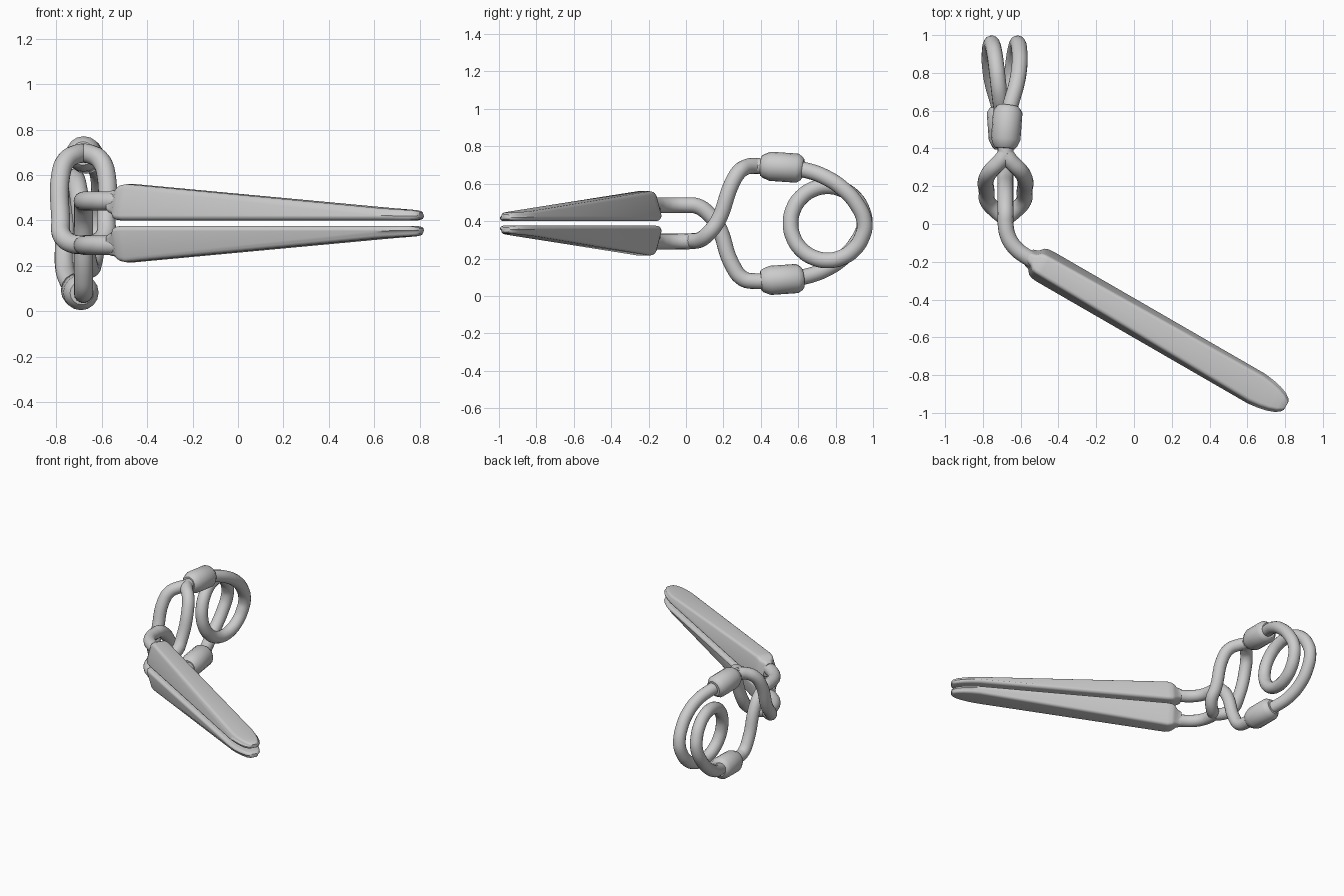
import bpy, bmesh
from math import pi, sin, cos
from mathutils import Vector

if "Cube" in bpy.data.objects:
    bpy.data.objects.remove(bpy.data.objects["Cube"])

MX, MZ = -0.685, 0.388          # symmetry axis of the spring
R = 0.042                       # wire radius


def flip_z(pts):
    return [(x, y, 2 * MZ - z) for x, y, z in pts]


def flip_xz(pts):
    return [(2 * MX - x, y, 2 * MZ - z) for x, y, z in pts]


def tube(name, pts, radii=None, kind='BEZIER'):
    """Round tube through points, with optional radius per point."""
    cu = bpy.data.curves.new(name, 'CURVE')
    cu.dimensions = '3D'
    cu.bevel_depth = 1.0
    cu.bevel_resolution = 6
    cu.resolution_u = 6
    cu.use_fill_caps = True
    sp = cu.splines.new(kind)
    seq = sp.bezier_points if kind == 'BEZIER' else sp.points
    seq.add(len(pts) - 1)
    for i, p in enumerate(pts):
        if kind == 'BEZIER':
            seq[i].co = p
            seq[i].handle_left_type = seq[i].handle_right_type = 'AUTO'
        else:
            seq[i].co = (*p, 1)
        seq[i].radius = radii[i] if radii else R
    ob = bpy.data.objects.new(name, cu)
    bpy.context.collection.objects.link(ob)
    bpy.ops.object.select_all(action='DESELECT')
    ob.select_set(True)
    bpy.context.view_layer.objects.active = ob
    bpy.ops.object.convert(target='MESH')
    ob = bpy.context.object
    bpy.ops.object.shade_smooth_by_angle(angle=0.7)
    return ob


def section(hw, lo, hi):
    """Rounded trapezoid: wide flat underside, drafted sides."""
    h = hi - lo
    r = min(0.022, h * 0.42, hw * 0.6)
    top = hw - 0.2 * h
    out = []
    for k, (cx, cz) in enumerate([(top - r, hi - r), (r - top, hi - r),
                                  (r - hw, lo + r), (hw - r, lo + r)]):
        for j in range(5):
            a = pi / 2 * (k + j / 4)
            out.append((cx + r * cos(a), cz + r * sin(a)))
    return out


def jaw(name, mirrored):
    start = Vector((-0.515, -0.20, 0))
    along = Vector((cos(pi / 6), -sin(pi / 6), 0))
    side = Vector((0.5, cos(pi / 6), 0))
    # distance along the jaw, half width, underside, top
    spec = [(-0.05, 0.046, 0.438, 0.53), (-0.02, 0.056, 0.425, 0.535),
            (0.0, 0.08, 0.408, 0.545), (0.02, 0.088, 0.402, 0.555),
            (0.05, 0.091, 0.40, 0.56), (1.34, 0.091, 0.40, 0.455),
            (1.40, 0.084, 0.40, 0.451), (1.45, 0.073, 0.40, 0.448),
            (1.49, 0.058, 0.401, 0.445), (1.515, 0.040, 0.405, 0.441),
            (1.525, 0.025, 0.411, 0.435)]
    bm = bmesh.new()
    rings = []
    for s, hw, lo, hi in spec:
        pts = [tuple(start + along * s + side * u + Vector((0, 0, z)))
               for u, z in section(hw, lo, hi)]
        if mirrored:
            pts = flip_z(pts)
        rings.append([bm.verts.new(p) for p in pts])
    n = len(rings[0])
    for a, b in zip(rings, rings[1:]):
        for i in range(n):
            bm.faces.new((a[i], a[(i + 1) % n], b[(i + 1) % n], b[i]))
    bm.faces.new(rings[0])
    bm.faces.new(rings[-1])
    bmesh.ops.recalc_face_normals(bm, faces=bm.faces)
    me = bpy.data.meshes.new(name)
    bm.to_mesh(me)
    bm.free()
    ob = bpy.data.objects.new(name, me)
    bpy.context.collection.objects.link(ob)
    bpy.ops.object.select_all(action='DESELECT')
    ob.select_set(True)
    bpy.context.view_layer.objects.active = ob
    bpy.ops.object.shade_smooth_by_angle(angle=0.7)


# Jaws
jaw("upper_jaw", False)
jaw("lower_jaw", True)

# Bent shank leaving each jaw
X = -0.68
shank = [(-0.50, -0.21, 0.485), (-0.57, -0.172, 0.485), (-0.625, -0.13, 0.485),
         (-0.665, -0.07, 0.485), (X, 0.0, 0.485)]

# Single arm: upper jaw down through the loop to the lower sleeve
single = [(0.06, 0.48), (0.12, 0.44), (0.17, 0.376), (0.245, 0.17),
          (0.305, 0.092), (0.37, 0.079), (0.45, 0.083)]
tube("single_arm", shank + [(X, y, z) for y, z in single])

# Split arm: lower jaw up to the upper sleeve, opening into a loop
tube("lower_shank", flip_z(shank) + [(X, 0.05, 0.293)])
split = [(0.03, 0.293, 0.0), (0.075, 0.30, 0.055), (0.12, 0.335, 0.095),
         (0.17, 0.40, 0.10), (0.245, 0.60, 0.10), (0.285, 0.665, 0.075),
         (0.33, 0.692, 0.03), (0.37, 0.697, 0.0)]
for s, name in ((1, "loop_right"), (-1, "loop_left")):
    tube(name, [(X + s * dx, y, z) for y, z, dx in split])
tube("loop_neck", [(X, 0.345, 0.695), (X, 0.45, 0.693)])

# Sleeves joining the arms to the spring
sleeve = [(-0.683, 0.40, 0.695), (-0.682, 0.413, 0.694), (-0.679, 0.45, 0.693),
          (-0.668, 0.595, 0.683), (-0.665, 0.618, 0.681), (-0.664, 0.626, 0.68)]
radii = [0.052, 0.063, 0.078, 0.078, 0.063, 0.052]
tube("upper_sleeve", sleeve, radii, 'POLY')
tube("lower_sleeve", flip_xz(sleeve), radii, 'POLY')

# Coil spring: outer arm, one full turn, outer arm
arm = [(-0.668, 0.58, 0.683), (-0.645, 0.66, 0.667), (-0.622, 0.74, 0.637),
       (-0.607, 0.83, 0.58), (-0.606, 0.91, 0.495)]
coil = []
for i in range(17):
    a = 2 * pi * i / 16
    coil.append((MX + 0.07 * (1 - a / pi), 0.757 + 0.198 * cos(a),
                 MZ - 0.198 * sin(a)))
tube("coil_spring", arm + coil + flip_xz(arm)[::-1])
